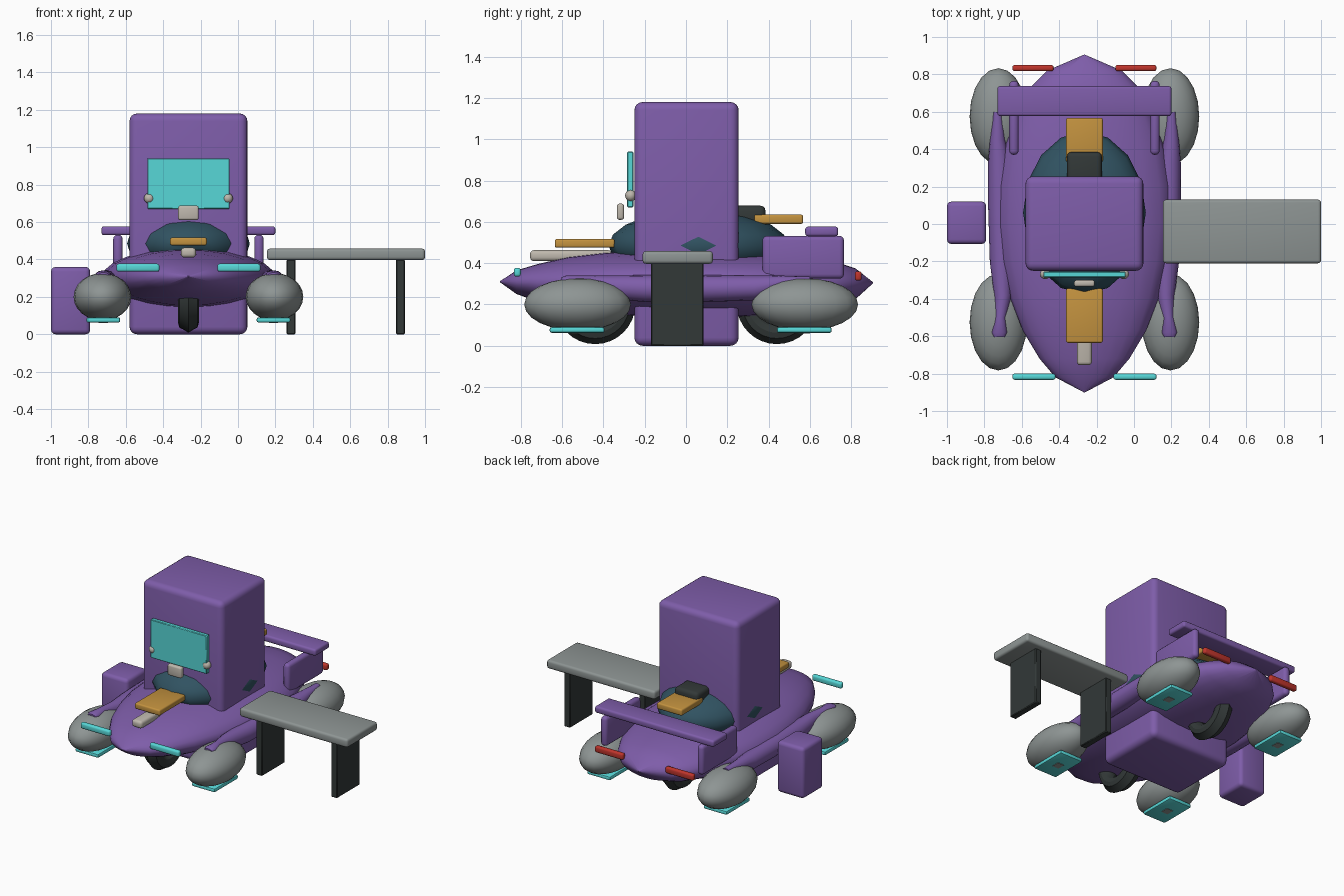
import bpy, bmesh, math
from mathutils import Matrix, Vector

if "Cube" in bpy.data.objects:
    bpy.data.objects.remove(bpy.data.objects["Cube"])

CX = -0.265  # centre line of the vehicle


def mat(name, r, g, b):
    m = bpy.data.materials.new(name)
    m.diffuse_color = (r, g, b, 1)
    m.use_nodes = True
    m.node_tree.nodes["Principled BSDF"].inputs["Base Color"].default_value = m.diffuse_color
    return m


PURPLE = mat("purple", 0.21, 0.11, 0.40)
GREY = mat("grey", 0.27, 0.30, 0.295)
DARK = mat("charcoal", 0.032, 0.04, 0.039)
CYAN = mat("cyan", 0.095, 0.68, 0.68)
ORANGE = mat("orange", 0.55, 0.29, 0.05)
BEIGE = mat("beige", 0.52, 0.48, 0.42)
RED = mat("red", 0.52, 0.035, 0.025)
GLASS = mat("dark teal", 0.03, 0.085, 0.12)


def finish(name, bm, material, smooth=40):
    bmesh.ops.recalc_face_normals(bm, faces=bm.faces)
    me = bpy.data.meshes.new(name)
    bm.to_mesh(me)
    bm.free()
    ob = bpy.data.objects.new(name, me)
    bpy.context.collection.objects.link(ob)
    me.materials.append(material)
    bpy.ops.object.select_all(action='DESELECT')
    ob.select_set(True)
    bpy.context.view_layer.objects.active = ob
    bpy.ops.object.shade_smooth_by_angle(angle=math.radians(smooth))
    return ob


def box(name, x, y, z, material, bevel=0.01, segs=3):
    """Rounded box from (min, max) pairs."""
    bm = bmesh.new()
    bmesh.ops.create_cube(bm, size=1)
    for v in bm.verts:
        v.co = [r[0] if c < 0 else r[1] for r, c in zip((x, y, z), v.co)]
    if bevel:
        bmesh.ops.bevel(bm, geom=bm.edges[:], offset=bevel, segments=segs,
                        profile=0.5, affect='EDGES')
    return finish(name, bm, material)


def ellipsoid(name, centre, radii, material, u=20, v=12):
    bm = bmesh.new()
    bmesh.ops.create_uvsphere(bm, u_segments=u, v_segments=v, radius=1)
    bm.transform(Matrix.Translation(centre) @ Matrix.Diagonal((*radii, 1)))
    return finish(name, bm, material)


def loft(name, stations, material, n=24):
    """Elliptic rings along y: (y, centre x, half width, top z, bottom z)."""
    bm = bmesh.new()
    rings = []
    for y, cx, w, top, bot in stations:
        mid, h = (top + bot) / 2, (top - bot) / 2
        rings.append([bm.verts.new((cx + w * math.cos(a), y, mid + h * math.sin(a)))
                      for a in (2 * math.pi * i / n for i in range(n))])
    for a, b in zip(rings, rings[1:]):
        for i in range(n):
            j = (i + 1) % n
            bm.faces.new((a[i], a[j], b[j], b[i]))
    bm.faces.new(rings[0])
    bm.faces.new(rings[-1])
    return finish(name, bm, material)


def sided(s, a, b):
    """x range between offsets a and b from the centre line, on side s."""
    return tuple(sorted((CX + s * a, CX + s * b)))


# Pointed hull
loft("hull", [(y, CX, w, t, b) for y, w, t, b in (
    (-0.9, 0.003, 0.313, 0.307), (-0.82, 0.155, 0.365, 0.25), (-0.72, 0.24, 0.395, 0.215),
    (-0.57, 0.33, 0.43, 0.18), (-0.4, 0.395, 0.45, 0.155), (-0.2, 0.445, 0.46, 0.143),
    (0, 0.465, 0.462, 0.14), (0.2, 0.462, 0.46, 0.14), (0.4, 0.43, 0.45, 0.145),
    (0.6, 0.36, 0.43, 0.165), (0.73, 0.29, 0.405, 0.19), (0.82, 0.2, 0.375, 0.225),
    (0.905, 0.003, 0.308, 0.302))], PURPLE)

# Canopy and tall cabin block
ellipsoid("canopy", (CX, 0.06, 0.485), (0.328, 0.435, 0.172), GLASS, 16, 10)
box("cabin_block", (-0.58, 0.05), (-0.25, 0.255), (0, 1.18), PURPLE, 0.04, 4)
box("screen", (-0.485, -0.045), (-0.285, -0.255), (0.67, 0.94), CYAN, 0.004, 1)
box("sensor", (-0.32, -0.21), (-0.335, -0.3), (0.61, 0.688), BEIGE, 0.012)

# Centre line deck details
box("front_deck_panel", (-0.363, -0.167), (-0.635, -0.345), (0.475, 0.517), ORANGE)
box("rear_deck_panel", (-0.363, -0.167), (0.33, 0.567), (0.59, 0.635), ORANGE)
box("rear_scoop", (-0.358, -0.172), (0.2, 0.385), (0.57, 0.678), DARK, 0.025)
box("nose_barrel", (-0.305, -0.225), (-0.755, -0.36), (0.41, 0.463), BEIGE, 0.018)

# Wheels under the hull, with a grooved tyre
for label, y in (("front", -0.44), ("rear", 0.44)):
    bm = bmesh.new()
    n, k = 32, 12
    grid = []
    for i in range(n):
        a = 2 * math.pi * i / n
        ring = []
        for j in range(k):
            b = 2 * math.pi * j / k
            r = 0.14 + (0.043 if j in (1, k - 1) else 0.055) * math.cos(b)
            ring.append(bm.verts.new((CX + 0.056 * math.sin(b),
                                      y + r * math.cos(a), 0.203 + r * math.sin(a))))
        grid.append(ring)
    for i in range(n):
        for j in range(k):
            p, q = grid[i], grid[(i + 1) % n]
            bm.faces.new((p[j], p[(j + 1) % k], q[(j + 1) % k], q[j]))
    finish(label + "_tyre", bm, DARK, 30)

# Parts repeated on both sides
for s, side in ((-1, "left"), (1, "right")):
    loft(side + "_skirt", [(y, CX + s * o, w, z + h, z - h) for y, o, w, z, h in (
        (-0.605, 0.455, 0.028, 0.318, 0.012), (-0.58, 0.455, 0.042, 0.315, 0.025),
        (-0.5, 0.45, 0.03, 0.305, 0.035), (-0.38, 0.435, 0.048, 0.285, 0.055),
        (-0.2, 0.44, 0.066, 0.277, 0.065), (0.1, 0.445, 0.07, 0.277, 0.065),
        (0.33, 0.455, 0.06, 0.28, 0.06), (0.45, 0.465, 0.04, 0.3, 0.04),
        (0.6, 0.465, 0.022, 0.32, 0.014))], PURPLE, 16)
    for end, y in (("front", -0.525), ("rear", 0.575)):
        ellipsoid(f"{side}_{end}_pod", (CX + s * 0.46, y, 0.2),
                  (0.154, 0.258, 0.127), GREY)
        box(f"{side}_{end}_thruster_pad", sided(s, 0.365, 0.545),
            (y - 0.135, y + 0.13), (0.063, 0.09), CYAN, 0.009, 2)
        box(f"{side}_{end}_thruster_vent", sided(s, 0.43, 0.48),
            (y - 0.03, y + 0.025), (0.06, 0.064), GREY, 0)
    box(side + "_headlight", sided(s, 0.155, 0.385), (-0.833, -0.8),
        (0.335, 0.377), CYAN, 0.012)
    box(side + "_tail_light", sided(s, 0.165, 0.385), (0.817, 0.85),
        (0.315, 0.36), RED, 0.012)
    box(side + "_wing_plate", sided(s, 0.352, 0.402), (0.37, 0.765),
        (0.325, 0.532), PURPLE, 0.022)
    ellipsoid(side + "_screen_knob", (CX + s * 0.21, -0.268, 0.727),
              (0.028, 0.027, 0.028), BEIGE, 12, 8)

# Rear wing
box("wing_bar", (-0.73, 0.2), (0.577, 0.737), (0.53, 0.577), PURPLE, 0.014)

# Separate side crate
box("side_crate", (-1, -0.79), (-0.107, 0.12), (0, 0.36), PURPLE, 0.025)

# Side bench
box("bench_top", (0.155, 1.0), (-0.21, 0.13), (0.397, 0.458), GREY, 0.016)
for label, x in (("inner", 0.26), ("outer", 0.845)):
    box(label + "_bench_leg", (x, x + 0.047), (-0.17, 0.085), (0, 0.4), DARK, 0.005, 1)
